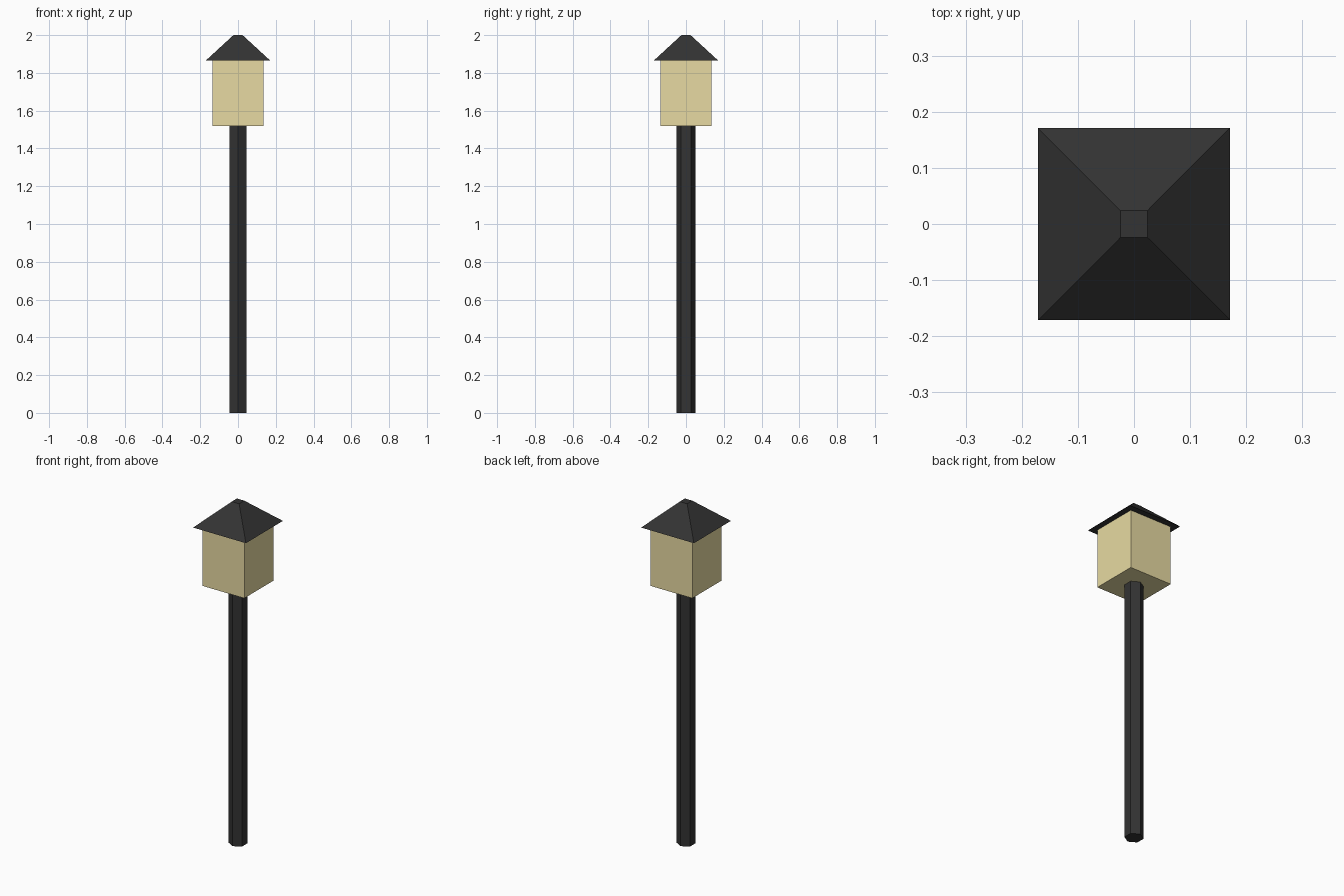
import bpy, bmesh, math
from mathutils import Matrix

if "Cube" in bpy.data.objects:
    bpy.data.objects.remove(bpy.data.objects["Cube"])


def material(name, rgb):
    m = bpy.data.materials.new(name)
    m.diffuse_color = (*rgb, 1)
    m.use_nodes = True
    m.node_tree.nodes["Principled BSDF"].inputs["Base Color"].default_value = m.diffuse_color
    return m


def frustum(name, sides, r_bottom, r_top, z0, z1, mat, turn=0):
    """Flat-faced capped prism or pyramid between two heights."""
    bm = bmesh.new()
    place = Matrix.Translation((0, 0, (z0 + z1) / 2)) @ Matrix.Rotation(turn, 4, 'Z')
    bmesh.ops.create_cone(bm, cap_ends=True, segments=sides, radius1=r_bottom,
                          radius2=r_top, depth=z1 - z0, matrix=place)
    mesh = bpy.data.meshes.new(name)
    bm.to_mesh(mesh)
    bm.free()
    mesh.materials.append(mat)
    obj = bpy.data.objects.new(name, mesh)
    bpy.context.collection.objects.link(obj)
    return obj


dark = material("dark_metal", (0.033, 0.033, 0.033))
glow = material("lamp_glass", (0.80, 0.70, 0.36))
R2, Q = math.sqrt(2), math.pi / 4   # half-width to corner radius, square turn

# Hexagonal pole with corners facing front and back
frustum("pole", 6, 0.051, 0.051, 0, 1.52, dark)
# Square lamp housing
frustum("lamp_box", 4, 0.136 * R2, 0.136 * R2, 1.52, 1.865, glow, Q)
# Overhanging truncated pyramid roof
frustum("roof", 4, 0.171 * R2, 0.024 * R2, 1.865, 2.0, dark, Q)
